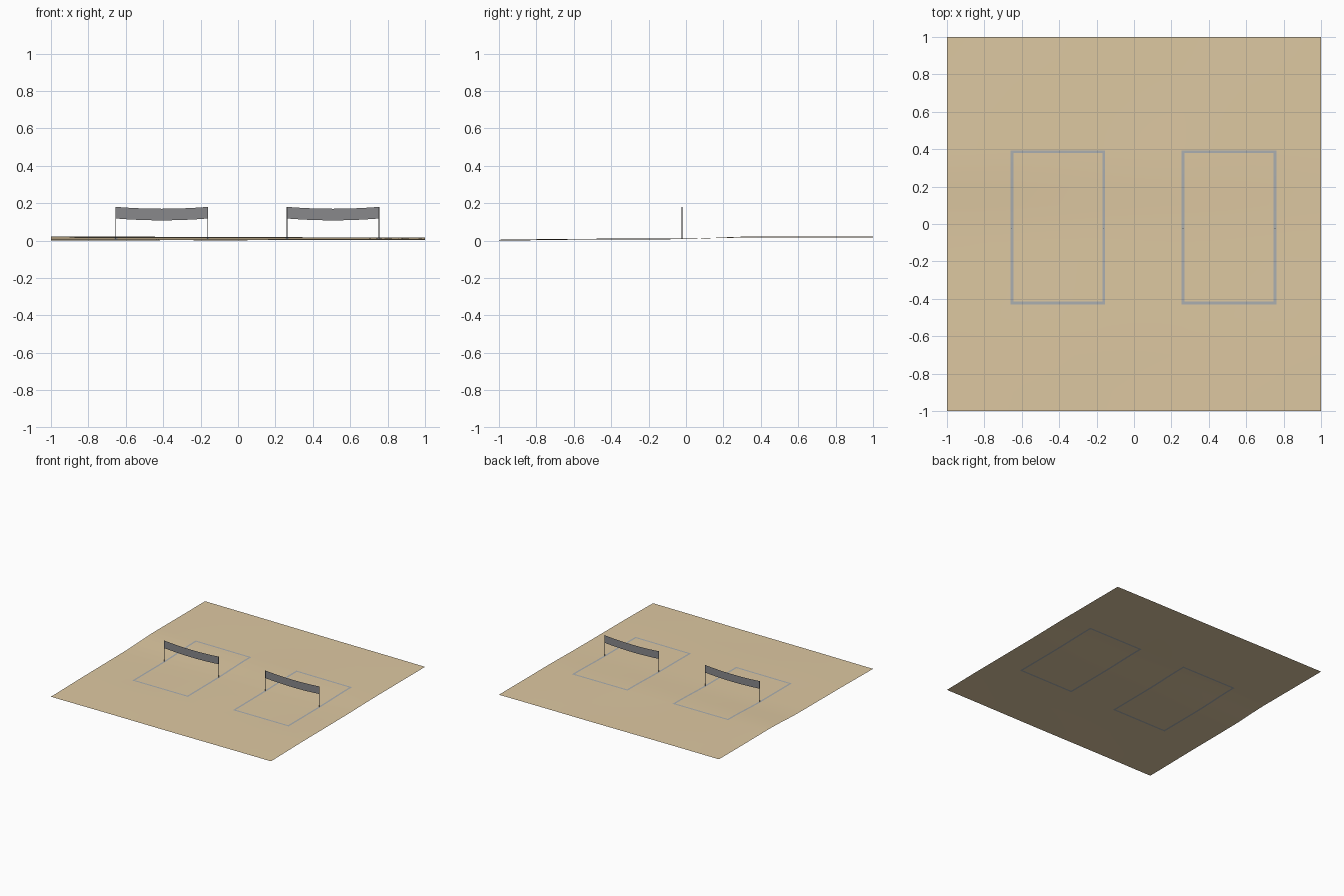
import bpy, bmesh, math

if "Cube" in bpy.data.objects:
    bpy.data.objects.remove(bpy.data.objects["Cube"])

COURTS = (-0.407, 0.508)      # court centres in x
CY, HX, HY, W = -0.018, 0.253, 0.412, 0.015


def material(name, rgb):
    m = bpy.data.materials.new(name)
    m.diffuse_color = (*rgb, 1)
    m.use_nodes = True
    m.node_tree.nodes["Principled BSDF"].inputs["Base Color"].default_value = m.diffuse_color
    return m


def make_object(name, bm, *mats):
    me = bpy.data.meshes.new(name)
    bm.to_mesh(me)
    bm.free()
    for m in mats:
        me.materials.append(m)
    ob = bpy.data.objects.new(name, me)
    bpy.context.collection.objects.link(ob)
    return ob


def height(x, y):
    u = (x + 1) / 2
    t = min(max((y + 0.05) / 0.4, 0), 1)
    t = t * t * (3 - 2 * t)
    front = 0.004 + 0.004 * u + 0.003 * (y + 1) * (y < 0) + 0.003 * (y >= 0)
    back = 0.021 - 0.005 * u
    ripple = 0.0008 * math.sin(5 * x + 1) * math.cos(4 * y)
    return max(0, front * (1 - t) + back * t + ripple - 0.004 * max(0, -y - 0.6) / 0.4)


def stops(edges):
    # even grid steps, giving way to the exact line edges
    even = [-1 + i * 0.1 for i in range(21)]
    return sorted(edges + [v for v in even if all(abs(v - e) > 0.02 for e in edges)])


def on_line(x, y):
    for c in COURTS:
        dx, dy = abs(x - c), abs(y - CY)
        if dx < HX and dy < HY and (dx > HX - W or dy > HY - W):
            return 1
    return 0


sand_mat = material("sand", (0.73, 0.58, 0.36))
line_mat = material("court_line", (0.41, 0.43, 0.44))
net_mat = material("net", (0.25, 0.25, 0.26))
pole_mat = material("pole", (0.12, 0.12, 0.12))

# Sand sheet with the boundary lines inlaid
xs = stops([c + s * h for c in COURTS for s in (-1, 1) for h in (HX, HX - W)])
ys = stops([CY + s * h for s in (-1, 1) for h in (HY, HY - W)])
bm = bmesh.new()
grid = [[bm.verts.new((x, y, height(x, y))) for y in ys] for x in xs]
for i in range(len(xs) - 1):
    for j in range(len(ys) - 1):
        f = bm.faces.new((grid[i][j], grid[i + 1][j], grid[i + 1][j + 1], grid[i][j + 1]))
        f.smooth = True
        f.material_index = on_line((xs[i] + xs[i + 1]) / 2, (ys[j] + ys[j + 1]) / 2)
make_object("sand_with_court_lines", bm, sand_mat, line_mat)

NET_HALF, NET_Y, N = 0.246, -0.022, 10
for k, c in enumerate(COURTS):
    side = ("left", "right")[k]
    # Sagging net
    bm = bmesh.new()
    cols = []
    for i in range(N + 1):
        t = 2 * i / N - 1
        sag = 0.01 * (1 - t * t)
        cols.append([bm.verts.new((c + t * NET_HALF, NET_Y, z - sag)) for z in (0.118, 0.18)])
    for a, b in zip(cols, cols[1:]):
        bm.faces.new((a[0], b[0], b[1], a[1]))
    make_object(side + "_net", bm, net_mat)
    # Thin poles
    for s in (-1, 1):
        x = c + s * NET_HALF
        z0 = height(x, NET_Y)
        bpy.ops.mesh.primitive_cylinder_add(vertices=6, radius=0.002, depth=0.18 - z0,
                                            location=(x, NET_Y, (0.18 + z0) / 2))
        ob = bpy.context.object
        ob.name = side + "_net_pole_" + ("a" if s < 0 else "b")
        ob.data.materials.append(pole_mat)
